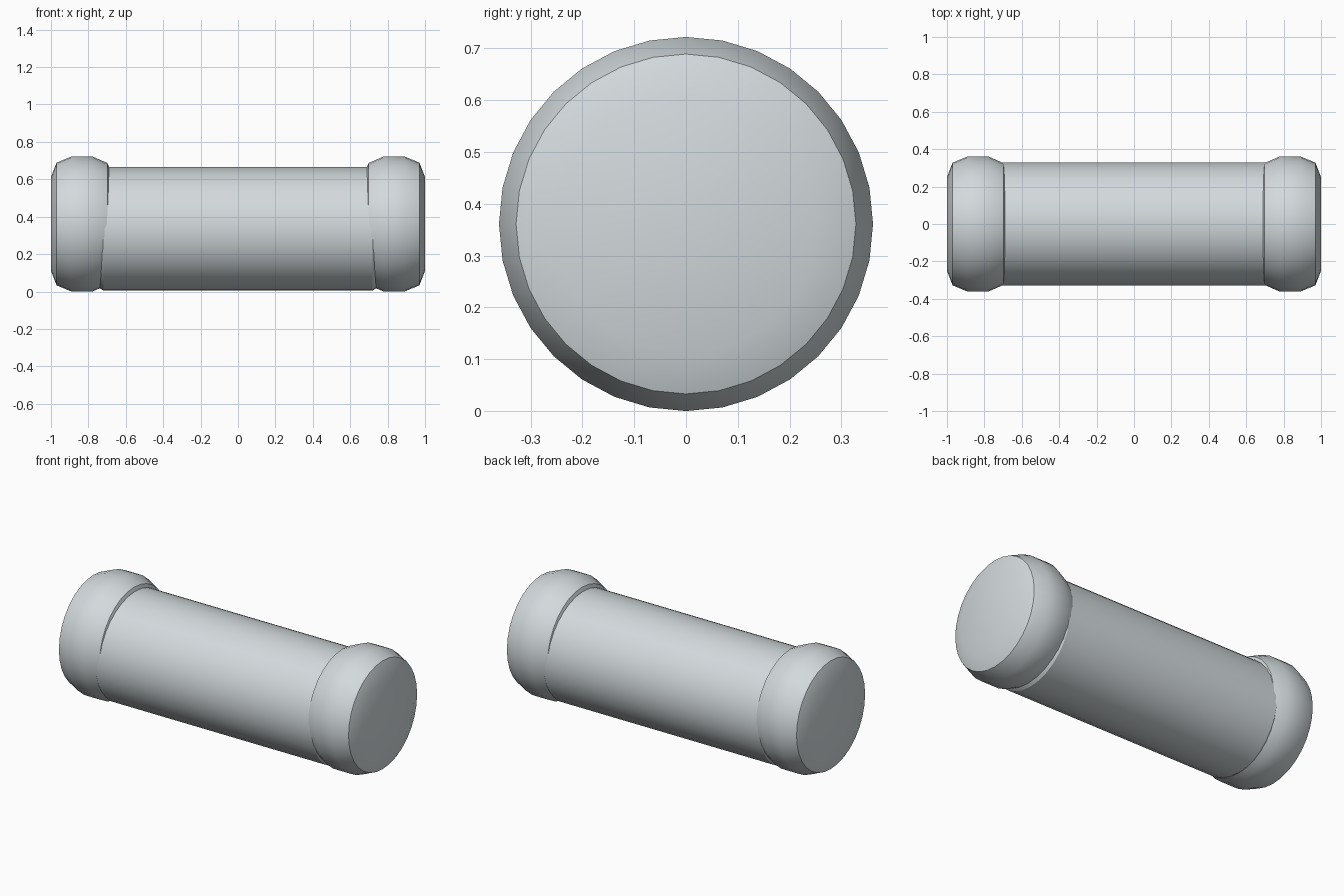
import bpy
import math

cube = bpy.data.objects.get("Cube")
if cube:
    bpy.data.objects.remove(cube, do_unlink=True)

SIDES = 32

# Pale metal for the whole model
metal = bpy.data.materials.new("pale_steel")
metal.use_nodes = True
metal.diffuse_color = (0.65, 0.70, 0.72, 1)
metal.node_tree.nodes["Principled BSDF"].inputs["Base Color"].default_value = metal.diffuse_color


def turned_part(name, profile, height):
    """Closed solid turned around the x direction from (x, radius) pairs."""
    verts = []
    for x, r in profile:
        for i in range(SIDES):
            a = math.tau * i / SIDES
            verts.append((x, r * math.cos(a), height + r * math.sin(a)))
    faces = []
    for k in range(len(profile) - 1):
        for i in range(SIDES):
            j = (i + 1) % SIDES
            a, b = k * SIDES, (k + 1) * SIDES
            faces.append((a + i, b + i, b + j, a + j))
    last = (len(profile) - 1) * SIDES
    faces.append(tuple(range(SIDES)))
    faces.append(tuple(last + i for i in reversed(range(SIDES))))
    mesh = bpy.data.meshes.new(name)
    mesh.from_pydata(verts, [], faces)
    # Profiles run from -x to +x, so the faces are turned to point outward
    mesh.flip_normals()
    mesh.materials.append(metal)
    obj = bpy.data.objects.new(name, mesh)
    bpy.context.collection.objects.link(obj)
    bpy.ops.object.select_all(action='DESELECT')
    obj.select_set(True)
    bpy.context.view_layer.objects.active = obj
    bpy.ops.object.shade_smooth_by_angle(angle=math.radians(30))
    return obj


# Long tube, set slightly lower than the end caps
turned_part("tube", [(-0.75, 0.31), (-0.72, 0.33), (0.72, 0.33), (0.75, 0.31)], 0.335)

# Rounded end caps
cap = [(0.668, 0.25), (0.698, 0.326), (0.778, 0.361),
       (0.89, 0.361), (0.97, 0.328), (1.0, 0.25)]
turned_part("left_cap", cap, 0.361)
turned_part("right_cap", [(-x, r) for x, r in reversed(cap)], 0.361)
